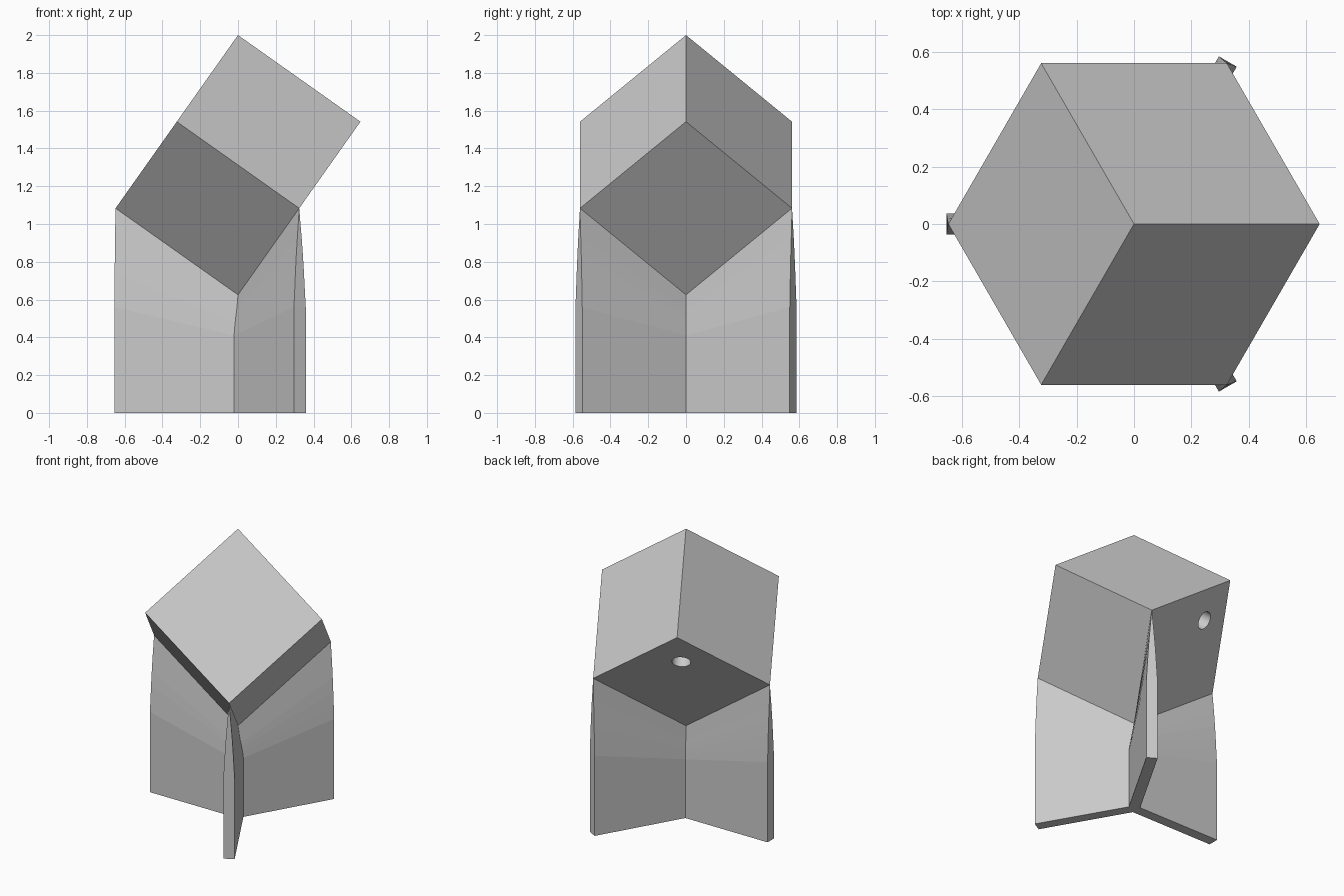
import bpy, bmesh
from math import cos, sin, radians, sqrt
from mathutils import Matrix, Vector

old = bpy.data.objects.get("Cube")
if old:
    bpy.data.objects.remove(old, do_unlink=True)

LOW, TOP = 0.625, 2.0                 # lowest and highest cube corners
RISE = (TOP - LOW) / 3                # height gained along one cube edge
REACH = RISE * sqrt(2)                # horizontal run of that edge
EDGE = RISE * sqrt(3)
ANGLES = [radians(a) for a in (60, 180, 300)]

grey = bpy.data.materials.new("plain_grey")
grey.use_nodes = True
colour = (0.6, 0.6, 0.6, 1)
grey.diffuse_color = colour
grey.node_tree.nodes["Principled BSDF"].inputs["Base Color"].default_value = colour


def make_object(name, bm):
    bmesh.ops.recalc_face_normals(bm, faces=bm.faces)
    mesh = bpy.data.meshes.new(name)
    bm.to_mesh(mesh)
    bm.free()
    mesh.materials.append(grey)
    obj = bpy.data.objects.new(name, mesh)
    bpy.context.collection.objects.link(obj)
    return obj


# Cube balanced on one corner: its axes are the three lower edges
edges = [Vector((REACH * cos(a), REACH * sin(a), RISE)) for a in ANGLES]
axes = Matrix(edges).transposed()
bm = bmesh.new()
bmesh.ops.create_cube(bm, size=1, matrix=Matrix.Translation((0, 0, (LOW + TOP) / 2)) @ axes.to_4x4())
cube = make_object("tilted_cube", bm)

# Round blind hole in the back right underside
spot = Vector((0, 0, LOW)) + 0.715 * edges[0] + 0.735 * edges[1]
bm = bmesh.new()
bmesh.ops.create_cone(bm, cap_ends=True, segments=48, radius1=0.06, radius2=0.06, depth=0.5,
                      matrix=Matrix.Translation(spot) @ (axes * (1 / EDGE)).to_4x4())
cutter = make_object("hole_cutter", bm)
cutter.hide_render = True
cut = cube.modifiers.new("hole", "BOOLEAN")
cut.operation = "DIFFERENCE"
cut.solver = "EXACT"
cut.object = cutter
bpy.context.view_layer.objects.active = cube
cube.select_set(True)
bpy.ops.object.modifier_apply(modifier="hole")
bpy.data.objects.remove(cutter, do_unlink=True)
bpy.ops.object.shade_smooth_by_angle(angle=radians(30))

# Three-finned stand: each level is (inner height, outer height, half thickness, fin length)
levels = [
    (0, 0, 0.036, 0.655),
    (0.41, 0.56, 0.036, 0.655),
    (0.45, 0.65, 0.031, 0.654),
    (0.48, 0.745, 0.026, 0.653),
    (0.51, 0.84, 0.02, 0.652),
    (0.54, 0.93, 0.013, 0.651),
    (LOW, LOW + RISE, 0, REACH),
]
bm = bmesh.new()
rings = []
for z_in, z_out, w, length in levels:
    ring = []
    for a in ANGLES:
        along, across = Vector((cos(a), sin(a), 0)), Vector((-sin(a), cos(a), 0))
        for u, v, z in ((w / sqrt(3), -w, z_in), (length, -w, z_out), (length, w, z_out)):
            ring.append(bm.verts.new(along * u + across * v + Vector((0, 0, z))))
    rings.append(ring)
for lower, upper in zip(rings, rings[1:]):
    for i in range(len(lower)):
        j = (i + 1) % len(lower)
        bm.faces.new((lower[i], lower[j], upper[j], upper[i]))
bm.faces.new(rings[0][::-1])
bmesh.ops.remove_doubles(bm, verts=bm.verts, dist=0.0005)
make_object("three_fin_stand", bm)
